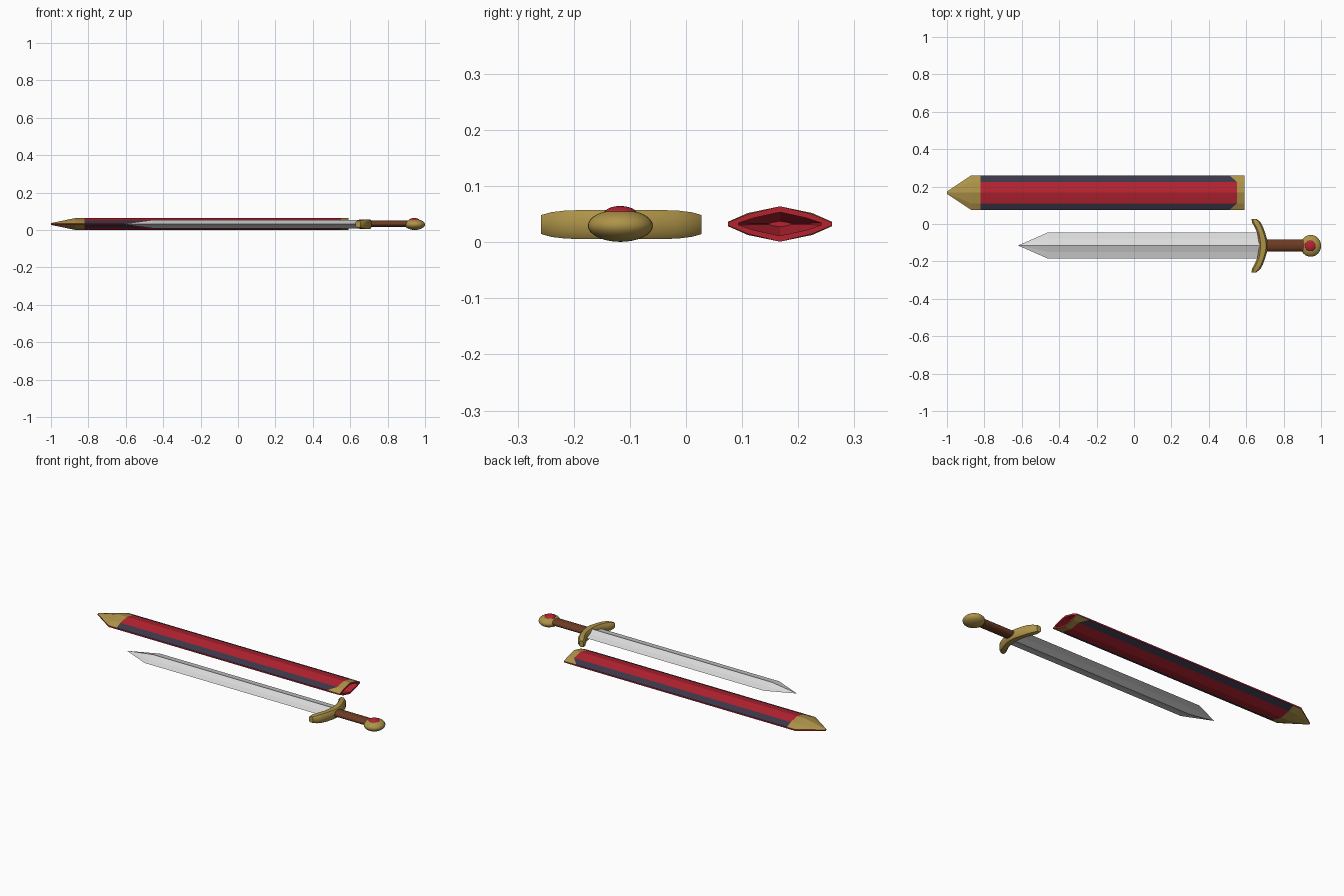
import bpy, bmesh, math

if "Cube" in bpy.data.objects:
    bpy.data.objects.remove(bpy.data.objects["Cube"])

def mat(name, col):
    m = bpy.data.materials.new(name)
    m.diffuse_color = (*col, 1)
    m.use_nodes = True
    m.node_tree.nodes["Principled BSDF"].inputs["Base Color"].default_value = m.diffuse_color
    return m

RED = mat("red", (0.46, 0.017, 0.03))
NAVY = mat("dark_navy", (0.045, 0.038, 0.065))
GOLD = mat("gold", (0.42, 0.29, 0.065))
STEEL = mat("steel", (0.72, 0.72, 0.72))
BROWN = mat("brown_leather", (0.15, 0.045, 0.017))

def finish(name, bm, mats, smooth=False):
    bmesh.ops.recalc_face_normals(bm, faces=bm.faces[:])
    me = bpy.data.meshes.new(name)
    bm.to_mesh(me)
    bm.free()
    for m in mats:
        me.materials.append(m)
    ob = bpy.data.objects.new(name, me)
    bpy.context.collection.objects.link(ob)
    if smooth:
        bpy.ops.object.select_all(action='DESELECT')
        ob.select_set(True)
        bpy.context.view_layer.objects.active = ob
        bpy.ops.object.shade_smooth_by_angle(angle=math.radians(40))
    return ob

def loft(bm, rings, paint=lambda i, j: 0, caps=(True, True)):
    """Skin between rings of points; paint(ring, side) gives the material."""
    vs = [[bm.verts.new(p) for p in r] for r in rings]
    n = len(vs[0])
    for i in range(len(vs) - 1):
        for j in range(n):
            k = (j + 1) % n
            f = bm.faces.new((vs[i][j], vs[i][k], vs[i + 1][k], vs[i + 1][j]))
            f.material_index = paint(i, j)
    if caps[0]:
        bm.faces.new(vs[0]).material_index = paint(0, 0)
    if caps[1]:
        bm.faces.new(vs[-1][::-1]).material_index = paint(len(vs) - 1, 0)

# ---- Scabbard: hollow ten-sided sleeve with gold chape and mouth ----
SY, SZ = 0.1675, 0.0325

def sleeve(x, w, b, e, h1, h, edge_x=None):
    ex = x if edge_x is None else edge_x
    half = [(ex, w, e), (x, b, h1), (x, 0, h), (x, -b, h1), (ex, -w, e)]
    pts = half + [(px, py, -pz) for px, py, pz in reversed(half)]
    return [(px, SY + py, SZ + pz) for px, py, pz in pts]

full = (0.0925, 0.0575, 0.004, 0.0195, 0.0315)
rings = [
    sleeve(-1.0, 0.006, 0.003, 0.003, 0.004, 0.005),
    sleeve(-0.87, *full),
    sleeve(-0.82, *full),
    sleeve(0.55, *full, edge_x=0.51),
    sleeve(0.59, 0.0925, 0.0575, 0.003, 0.0175, 0.0315),
    sleeve(0.59, 0.074, 0.046, 0.0015, 0.011, 0.021),      # mouth rim
    sleeve(-0.84, 0.074, 0.046, 0.0015, 0.011, 0.021),     # inner wall
    sleeve(-0.93, 0.02, 0.012, 0.001, 0.003, 0.005),
]

def scabbard_paint(i, j):
    if i >= 4 or j in (4, 9):       # rim, lining and edge strips
        return 0
    if i == 2:                      # body: navy flanks, red middle
        return 1 if j in (0, 3, 5, 8) else 0
    return 2

bm = bmesh.new()
loft(bm, rings, scabbard_paint)
finish("scabbard", bm, [RED, NAVY, GOLD])

# ---- Blade: hollow-ground section with a central ridge ----
BY, BZ = -0.115, 0.0315

def blade_ring(x, s, t):
    sec = [(0.07, 0), (0.035, 0.009), (0, 0.022), (-0.035, 0.009),
           (-0.07, 0), (-0.035, -0.009), (0, -0.022), (0.035, -0.009)]
    return [(x, BY + y * s, BZ + z * t) for y, z in sec]

bm = bmesh.new()
loft(bm, [blade_ring(-0.617, 0.02, 0.05), blade_ring(-0.46, 1, 1), blade_ring(0.69, 1, 1)])
finish("blade", bm, [STEEL])

# ---- Crossguard: rounded bar swept along a crescent ----
path = [(0, 0.692, 0.024, 0.026), (0.03, 0.689, 0.024, 0.026), (0.065, 0.681, 0.021, 0.026),
        (0.1, 0.667, 0.023, 0.025), (0.125, 0.653, 0.023, 0.022), (0.143, 0.642, 0.013, 0.017)]
stations = [(-y, x, a, b) for y, x, a, b in reversed(path[1:])] + path
oct_sec = [(1, 0.55), (0.6, 1), (-0.6, 1), (-1, 0.55), (-1, -0.55), (-0.6, -1), (0.6, -1), (1, -0.55)]
bm = bmesh.new()
loft(bm, [[(x + u * a, BY + y, BZ + v * b) for u, v in oct_sec] for y, x, a, b in stations])
finish("crossguard", bm, [GOLD], True)

# ---- Grip: flattened cylinder ----
bm = bmesh.new()
N = 20
loft(bm, [[(x, BY + 0.032 * math.cos(2 * math.pi * k / N), 0.034 + 0.018 * math.sin(2 * math.pi * k / N))
           for k in range(N)] for x in (0.70, 0.92)])
finish("grip", bm, [BROWN], True)

# ---- Pommel and its red stone: flattened spheres ----
def ellipsoid(name, loc, radii, m):
    bm = bmesh.new()
    bmesh.ops.create_uvsphere(bm, u_segments=32, v_segments=16, radius=1)
    bmesh.ops.scale(bm, vec=radii, verts=bm.verts)
    bmesh.ops.translate(bm, vec=loc, verts=bm.verts)
    finish(name, bm, [m], True)

ellipsoid("pommel", (0.945, BY - 0.002, 0.0295), (0.055, 0.058, 0.0288), GOLD)
ellipsoid("pommel_stone", (0.943, BY - 0.002, 0.05), (0.03, 0.03, 0.0145), RED)
